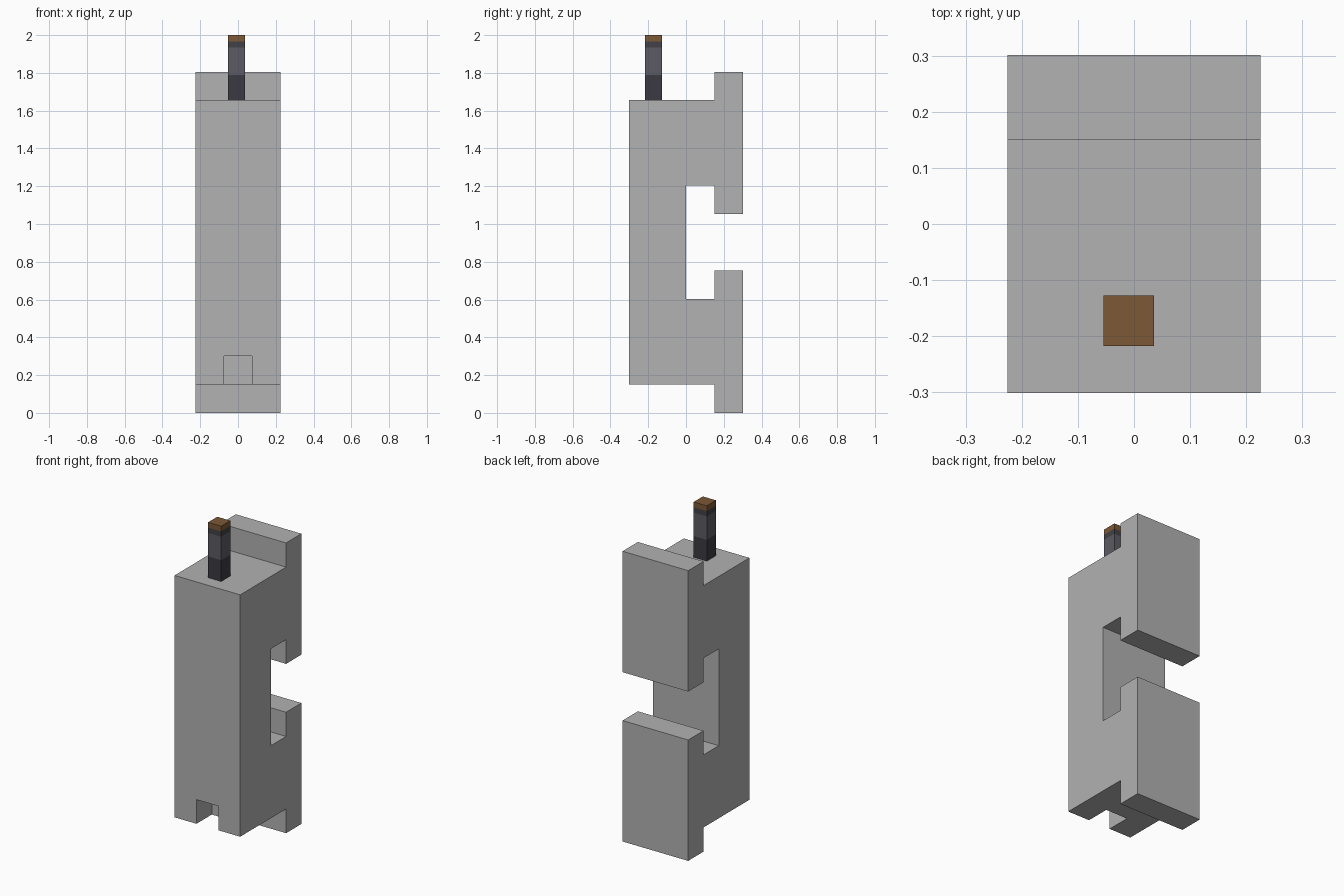
import bpy
import bmesh
from mathutils import Matrix, Vector

cube = bpy.data.objects.get("Cube")
if cube:
    bpy.data.objects.remove(cube, do_unlink=True)

U = 0.1505  # module: the block is built on a regular grid of this size


def material(name, rgb):
    mat = bpy.data.materials.new(name)
    mat.use_nodes = True
    mat.diffuse_color = (*rgb, 1)
    mat.node_tree.nodes["Principled BSDF"].inputs["Base Color"].default_value = (*rgb, 1)
    return mat


def add_object(name, bm, mats=()):
    bmesh.ops.recalc_face_normals(bm, faces=bm.faces)
    mesh = bpy.data.meshes.new(name)
    bm.to_mesh(mesh)
    bm.free()
    for mat in mats:
        mesh.materials.append(mat)
    obj = bpy.data.objects.new(name, mesh)
    bpy.context.collection.objects.link(obj)
    return obj


def box(name, low, high, mats=()):
    low, high = Vector(low), Vector(high)
    bm = bmesh.new()
    place = Matrix.Translation((low + high) / 2) @ Matrix.Diagonal((*(high - low), 1))
    bmesh.ops.create_cube(bm, size=1, matrix=place)
    return add_object(name, bm, mats)


grey = material("light grey", (0.445, 0.445, 0.445))
charcoal = material("charcoal", (0.045, 0.042, 0.054))
slate = material("slate grey", (0.107, 0.104, 0.125))
dark_grey = material("dark grey", (0.054, 0.054, 0.063))
brown = material("brown", (0.205, 0.098, 0.037))

# Body: side profile (y, z) in modules, extruded across the width
profile = [(-2, 1), (1, 1), (1, 0), (2, 0), (2, 5), (1, 5), (1, 4), (0, 4),
           (0, 8), (1, 8), (1, 7), (2, 7), (2, 12), (1, 12), (1, 11), (-2, 11)]
bm = bmesh.new()
side = bm.faces.new([bm.verts.new((-1.5 * U, y * U, z * U)) for y, z in profile])
extruded = bmesh.ops.extrude_face_region(bm, geom=[side])["geom"]
bmesh.ops.translate(bm, vec=(3 * U, 0, 0),
                    verts=[v for v in extruded if isinstance(v, bmesh.types.BMVert)])
body = add_object("body", bm, [grey])

# Small notch in the lower front edge
cutter = box("notch_cutter", (-U / 2, -3 * U, 0), (U / 2, -U, 2 * U), [grey])
cutter.hide_render = True
cutter.hide_set(True)
cut = body.modifiers.new("front_notch", 'BOOLEAN')
cut.operation = 'DIFFERENCE'
cut.solver = 'EXACT'
cut.object = cutter

# Peg: stacked coloured bands on top of the body
levels = [11 * U, 1.788, 1.934, 1.967, 2.0]
bands = [("peg_base", charcoal), ("peg_shaft", slate),
         ("peg_collar", dark_grey), ("peg_tip", brown)]
for (name, mat), bottom, top in zip(bands, levels, levels[1:]):
    box(name, (-0.054, -0.217, bottom), (0.036, -0.127, top), [mat])
